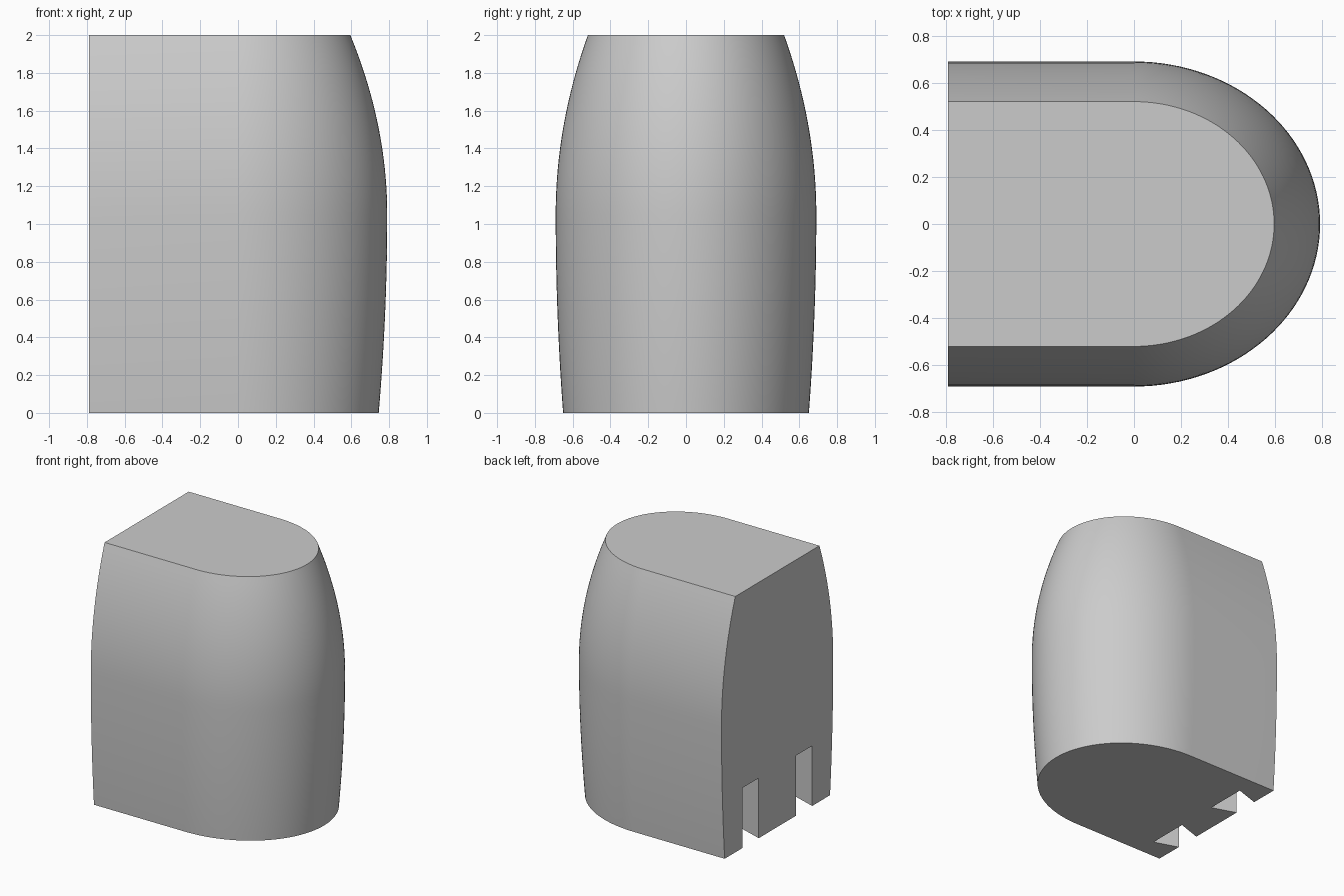
import bpy, bmesh, math

if "Cube" in bpy.data.objects:
    bpy.data.objects.remove(bpy.data.objects["Cube"], do_unlink=True)

# Plain grey for the whole model
grey = bpy.data.materials.new("light grey")
grey.use_nodes = True
colour = (0.6, 0.6, 0.6, 1)
grey.diffuse_color = colour
grey.node_tree.nodes["Principled BSDF"].inputs["Base Color"].default_value = colour

BACK, HALF_W, NOSE, HEIGHT = -0.79, 0.69, 0.79, 2.0
BELLY = 1.05                      # height of the widest section


def loft(name, rings):
    """Skin a stack of closed outlines and cap both ends."""
    bm = bmesh.new()
    stack = [[bm.verts.new(p) for p in ring] for ring in rings]
    for low, high in zip(stack, stack[1:]):
        for i in range(len(low)):
            j = (i + 1) % len(low)
            bm.faces.new((low[i], low[j], high[j], high[i]))
    bm.faces.new(stack[0][::-1])
    bm.faces.new(stack[-1])
    bmesh.ops.recalc_face_normals(bm, faces=bm.faces)
    mesh = bpy.data.meshes.new(name)
    bm.to_mesh(mesh)
    bm.free()
    mesh.materials.append(grey)
    obj = bpy.data.objects.new(name, mesh)
    bpy.context.collection.objects.link(obj)
    return obj


def section(z, steps=64):
    """D-shaped outline: flat back, straight sides, elliptical nose."""
    drop = 0.247 if z > BELLY else 0.057
    end = HEIGHT - BELLY if z > BELLY else BELLY
    s = 1 - drop * ((z - BELLY) / end) ** 2
    pts = [(BACK, -HALF_W * s, z)]
    for i in range(steps + 1):
        a = math.pi * (i / steps - 0.5)
        pts.append((NOSE * s * math.cos(a), HALF_W * s * math.sin(a), z))
    return pts + [(BACK, HALF_W * s, z)]


# Bulging body
levels = 40
body = loft("body", [section(HEIGHT * i / levels) for i in range(levels + 1)])

# Two dovetail slots, open at the back and the bottom
for side in (-1, 1):
    centre, mouth, inner, depth = 0.33 * side, 0.10, 0.163, 0.19
    over = 0.1
    wide = mouth - (inner - mouth) * over / depth
    outline = [(BACK - over, centre - wide), (BACK + depth, centre - inner),
               (BACK + depth, centre + inner), (BACK - over, centre + wide)]
    cutter = loft("slot_cutter", [[(x, y, z) for x, y in outline] for z in (-0.1, 0.47)])
    cutter.hide_render = True
    bpy.context.view_layer.objects.active = body
    cut = body.modifiers.new("slot", "BOOLEAN")
    cut.operation, cut.solver, cut.object = "DIFFERENCE", "EXACT", cutter
    bpy.ops.object.modifier_apply(modifier=cut.name)
    bpy.data.objects.remove(cutter, do_unlink=True)

# Smooth walls with crisp rims
bpy.ops.object.select_all(action="DESELECT")
body.select_set(True)
bpy.context.view_layer.objects.active = body
bpy.ops.object.shade_smooth_by_angle(angle=math.radians(30))
